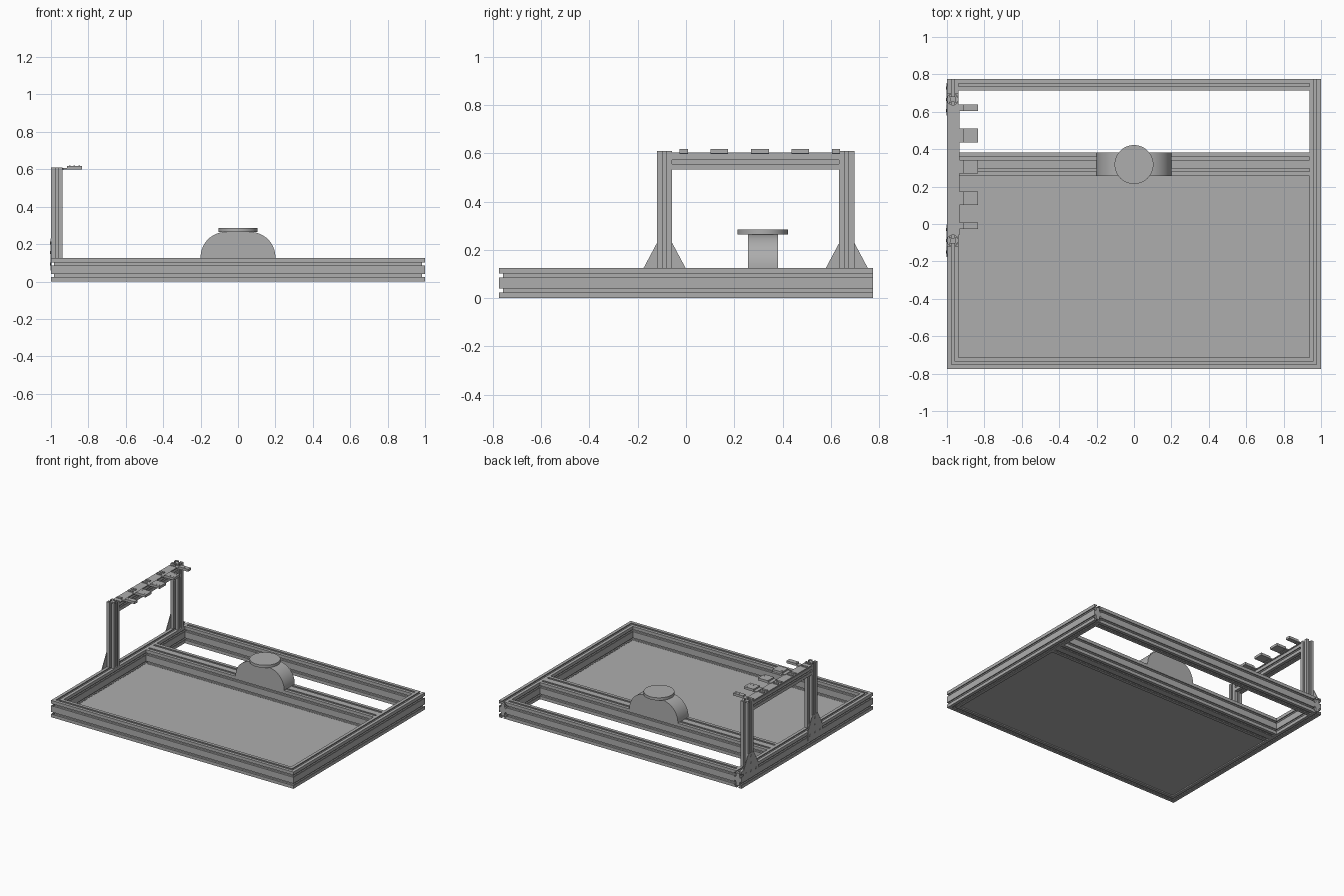
import bpy, bmesh, math
from mathutils import Vector

cube = bpy.data.objects.get("Cube")
if cube:
    bpy.data.objects.remove(cube)

grey = bpy.data.materials.new("aluminium grey")
grey.use_nodes = True
colour = (0.42, 0.42, 0.42, 1)
grey.diffuse_color = colour
grey.node_tree.nodes["Principled BSDF"].inputs["Base Color"].default_value = colour

X, Y, Z = Vector((1, 0, 0)), Vector((0, 1, 0)), Vector((0, 0, 1))
CELL = 0.0625   # one slot module
HALF = 0.775    # half depth of the frame
TOP = 2 * CELL  # top of the frame


def finish(name, bm, smooth=False):
    bmesh.ops.recalc_face_normals(bm, faces=bm.faces)
    mesh = bpy.data.meshes.new(name)
    bm.to_mesh(mesh)
    bm.free()
    mesh.materials.append(grey)
    ob = bpy.data.objects.new(name, mesh)
    bpy.context.collection.objects.link(ob)
    if smooth:
        bpy.ops.object.select_all(action="DESELECT")
        ob.select_set(True)
        bpy.context.view_layer.objects.active = ob
        bpy.ops.object.shade_smooth_by_angle(angle=math.radians(35))
    return ob


def prism(name, start, end, smooth=False):
    """Closed solid between two matching outlines."""
    bm = bmesh.new()
    a = [bm.verts.new(p) for p in start]
    b = [bm.verts.new(p) for p in end]
    bm.faces.new(a)
    bm.faces.new(b[::-1])
    for i in range(len(a)):
        j = (i + 1) % len(a)
        bm.faces.new((a[i], b[i], b[j], a[j]))
    return finish(name, bm, smooth)


def box(name, lo, hi):
    base = [(lo[0], lo[1]), (hi[0], lo[1]), (hi[0], hi[1]), (lo[0], hi[1])]
    return prism(name, [(x, y, lo[2]) for x, y in base], [(x, y, hi[2]) for x, y in base])


def disc(name, centre, radius, height, axis=Z, sides=16):
    u = X if axis == Z else Y
    v = axis.cross(u)
    ring = []
    for i in range(sides):
        t = math.tau * i / sides
        ring.append(Vector(centre) + (u * math.cos(t) + v * math.sin(t)) * radius)
    return prism(name, ring, [p + axis * height for p in ring], True)


def slot_profile(nu, nv):
    """Outline of a T-slot section, nu by nv modules."""
    slot = [(-0.008, 0), (-0.008, 0.006), (-0.018, 0.006), (-0.018, 0.01), (-0.008, 0.017)]
    slot += [(-s, d) for s, d in reversed(slot)]
    w, h = nu * CELL, nv * CELL
    sides = [((0, 0), (1, 0), nu), ((w, 0), (0, 1), nv),
             ((w, h), (-1, 0), nu), ((0, h), (0, -1), nv)]
    pts = []
    for (cu, cv), (du, dv), count in sides:
        pts.append((cu, cv))
        for k in range(count):
            for s, d in slot:
                along = (k + 0.5) * CELL + s
                pts.append((cu + du * along - dv * d, cv + dv * along + du * d))
    return pts


def rail(name, origin, axis, u, v, length, nu=1, nv=1, mitre=(0, 0)):
    start, end = [], []
    for a, b in slot_profile(nu, nv):
        p = Vector(origin) + u * a + v * b
        start.append(p + axis * (mitre[0] * a))
        end.append(p + axis * (length - mitre[1] * a))
    return prism(name, start, end)


# Base frame, mitred at the front corners
inner = 1 - CELL
rail("right_side_rail", (-1, -HALF, 0), Y, X, Z, 2 * HALF, 1, 2, (1, 0))
rail("left_side_rail", (1, -HALF, 0), Y, -X, Z, 2 * HALF, 1, 2, (1, 0))
rail("front_rail", (-1, -HALF, 0), X, Y, Z, 2, 1, 2, (1, 1))
rail("back_rail", (-inner, HALF - CELL, 0), X, Y, Z, 2 * inner, 1, 2)
rail("middle_rail", (-inner, 0.257, 0), X, Y, Z, 2 * inner, 2, 2)

# Floor panel
box("floor_panel", (-inner, CELL - HALF, 0.008), (inner, 0.257, 0.022))

# Rounded pedestal with a round table on the middle rail
r = 0.135
arch = [(-0.2, TOP)]
for side in (-1, 1):
    for i in range(17):
        t = math.pi / 2 * i / 16
        if side > 0:
            t = math.pi / 2 - t
        arch.append((side * (0.2 - r + r * math.cos(t)), 0.13 + r * math.sin(t)))
arch.append((0.2, TOP))
prism("pedestal", [(x, 0.257, z) for x, z in arch], [(x, 0.382, z) for x, z in arch], True)
disc("round_table", (0, 0.318, 0.265), 0.104, 0.02, sides=64)

# Gantry posts with outer gusset plates and bolts
for label, y in (("front", -0.12), ("back", 0.635)):
    rail(label + "_post", (-1, y, TOP), Z, X, Y, 0.485)
    mid = y + CELL / 2
    outline = [(-0.087, 0.06), (0.087, 0.06), (0.087, TOP), (0.031, 0.23),
               (-0.031, 0.23), (-0.087, TOP)]
    prism(label + "_gusset", [(-1.003, mid + a, z) for a, z in outline],
          [(-0.998, mid + a, z) for a, z in outline])
    for a, z in ((-0.06, 0.094), (0, 0.094), (0.06, 0.094), (0, 0.155), (0, 0.205)):
        disc(label + "_gusset_bolt", (-1.003, mid + a, z), 0.008, -0.003, X)

# Cross beam and mounting strip
rail("cross_beam", (-1, -0.12 + CELL, 0.533), Y, X, Z, 0.755 - CELL)
box("mounting_strip", (-0.997, -0.0575, 0.5955), (-0.932, 0.635, 0.603))

# Row of projecting tabs
for lo, hi in ((-0.027, 0.008), (0.102, 0.175), (0.27, 0.343), (0.437, 0.51), (0.605, 0.638)):
    box("tab_arm", (-0.94, lo, 0.598), (-0.91, hi, 0.607))
    box("tab_block", (-0.915, lo, 0.6), (-0.835, hi, 0.618))
    wide = hi - lo > 0.05
    for y in ((lo + 0.018, hi - 0.018) if wide else ((lo + hi) / 2,)):
        box("strip_clip", (-0.99, y - 0.008, 0.603), (-0.952, y + 0.008, 0.61))
        for x in (-0.9, -0.875, -0.85):
            disc("tab_screw", (x, y, 0.618), 0.004, 0.001, sides=10)
